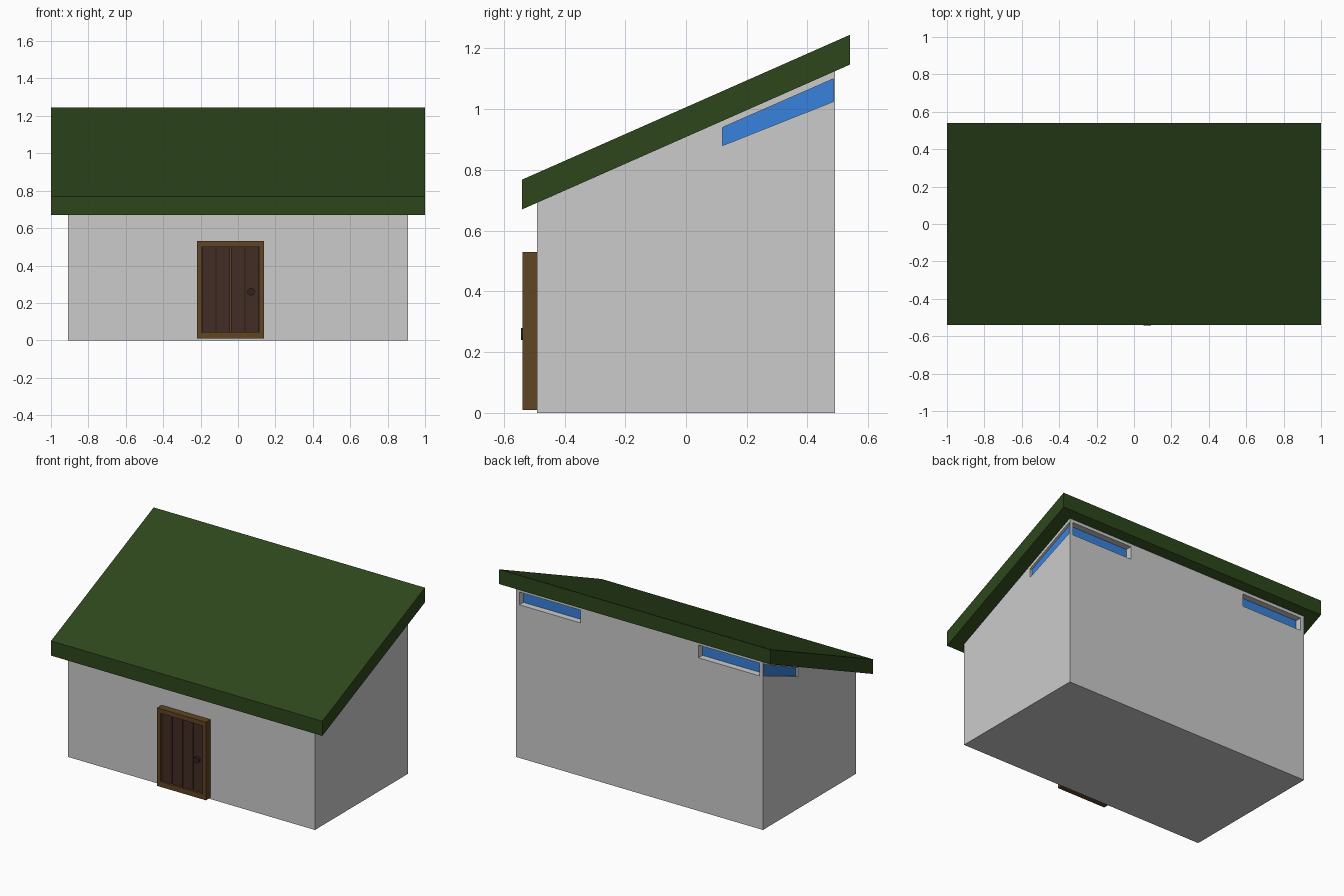
import bpy, bmesh, math
from mathutils import Vector

if "Cube" in bpy.data.objects:
    bpy.data.objects.remove(bpy.data.objects["Cube"])


def material(name, rgb):
    m = bpy.data.materials.new(name)
    m.diffuse_color = (*rgb, 1)
    m.use_nodes = True
    m.node_tree.nodes["Principled BSDF"].inputs["Base Color"].default_value = m.diffuse_color
    return m


GREEN = material("roof_green", (0.026, 0.062, 0.011))
BLUE = material("glass_blue", (0.04, 0.22, 0.72))
WOOD = material("frame_wood", (0.117, 0.058, 0.018))
DARK = material("door_wood", (0.055, 0.025, 0.018))
IRON = material("knob_dark", (0.03, 0.018, 0.014))


def prism(name, profile, x0, x1, mat=None):
    """Extrude a (y, z) profile along x."""
    bm = bmesh.new()
    face = bm.faces.new([bm.verts.new((x0, y, z)) for y, z in profile])
    ext = bmesh.ops.extrude_face_region(bm, geom=[face])["geom"]
    bmesh.ops.translate(bm, vec=Vector((x1 - x0, 0, 0)),
                        verts=[v for v in ext if isinstance(v, bmesh.types.BMVert)])
    bmesh.ops.recalc_face_normals(bm, faces=bm.faces)
    mesh = bpy.data.meshes.new(name)
    bm.to_mesh(mesh)
    bm.free()
    ob = bpy.data.objects.new(name, mesh)
    bpy.context.collection.objects.link(ob)
    if mat:
        mesh.materials.append(mat)
    return ob


def box(name, x0, x1, y0, y1, z0, z1, mat=None):
    return prism(name, [(y0, z0), (y1, z0), (y1, z1), (y0, z1)], x0, x1, mat)


def cut(target, cutter):
    mod = target.modifiers.new(cutter.name, "BOOLEAN")
    mod.operation = "DIFFERENCE"
    mod.solver = "EXACT"
    mod.object = cutter
    cutter.hide_render = True
    cutter.hide_set(True)


# Walls and sloping roof slab
walls = prism("walls", [(-0.49, 0), (0.49, 0), (0.49, 1.125), (-0.49, 0.692)], -0.91, 0.91)
prism("roof", [(-0.54, 0.67), (0.54, 1.147), (0.54, 1.245), (-0.54, 0.768)], -1, 1, GREEN)

# Recessed clerestory windows, mirrored left and right
slanted = [(0.12, 0.88), (0.485, 1.025), (0.485, 1.10), (0.12, 0.94)]
for side, s in (("left", -1), ("right", 1)):
    cut(walls, prism(side + "_side_cutter", slanted, s * 0.89, s * 0.95))
    prism(side + "_side_window", slanted, s * 0.888, s * 0.895, BLUE)
    xs = sorted((s * 0.435, s * 0.885))
    cut(walls, box(side + "_back_cutter", *xs, 0.44, 0.55, 1.02, 1.105))
    box(side + "_back_window", *xs, 0.438, 0.447, 1.02, 1.105, BLUE)

# Door frame with an opening
frame = box("door_frame", -0.22, 0.14, -0.538, -0.49, 0.01, 0.53, WOOD)
cut(frame, box("door_cutter", -0.195, 0.115, -0.6, -0.51, 0.045, 0.50))

# Door planks
plank = 0.31 / 4
for i in range(4):
    x = -0.195 + i * plank
    box(f"door_plank_{i + 1}", x + 0.002, x + plank - 0.002, -0.525, -0.508, 0.045, 0.50, DARK)

# Door knob
bpy.ops.mesh.primitive_cylinder_add(vertices=16, radius=0.02, depth=0.022,
                                    location=(0.07, -0.533, 0.26),
                                    rotation=(math.pi / 2, 0, 0))
knob = bpy.context.object
knob.name = "door_knob"
knob.data.materials.append(IRON)
bpy.ops.object.shade_smooth_by_angle()
